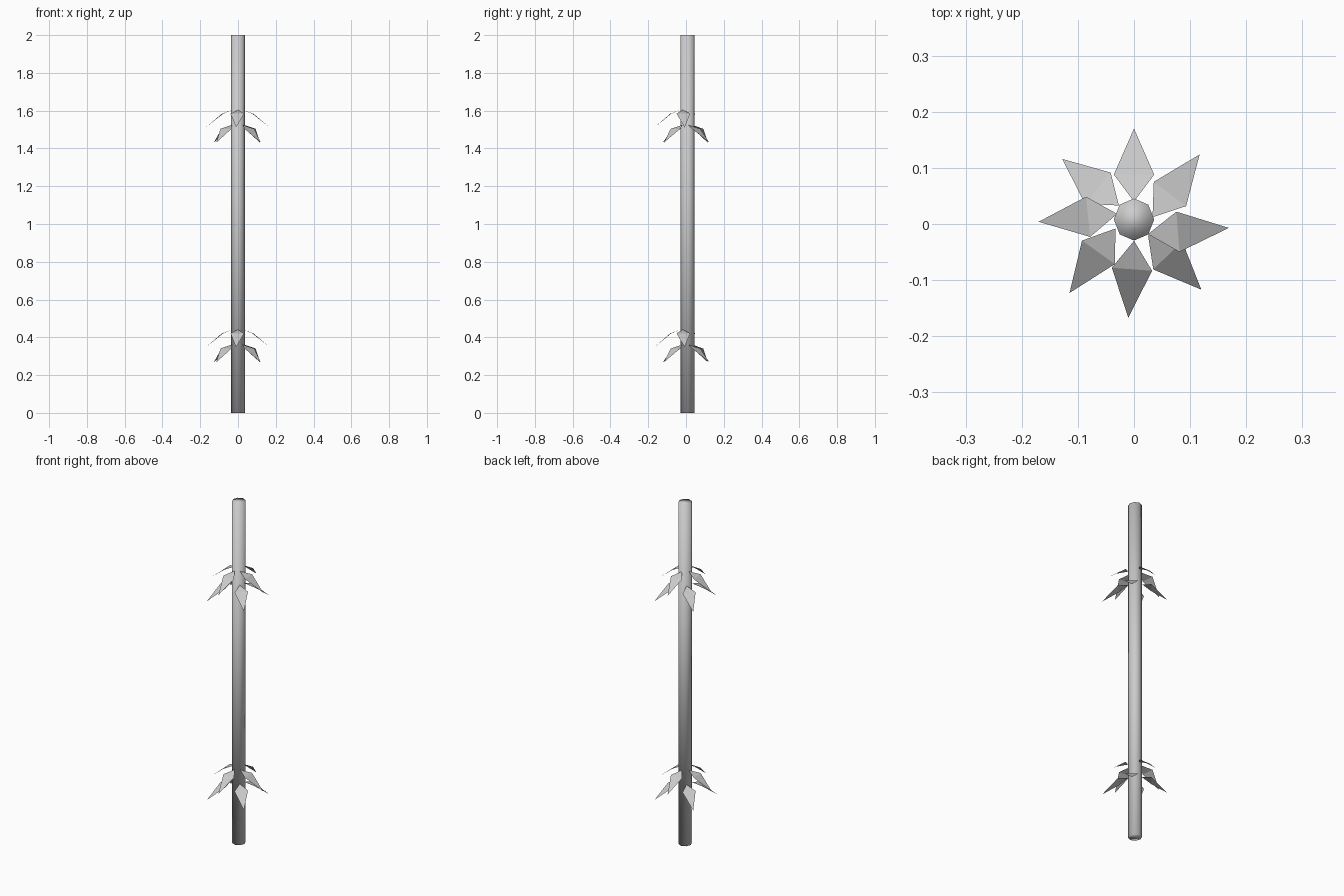
import bpy
from mathutils import Vector

if "Cube" in bpy.data.objects:
    bpy.data.objects.remove(bpy.data.objects["Cube"])

# Stalk: eight-sided, softly shaded pole
bpy.ops.mesh.primitive_cylinder_add(vertices=8, radius=0.0375, depth=2, location=(0, 0.008, 1))
stalk = bpy.context.object
stalk.name = "stalk"
stalk.scale.x = 0.96
bpy.ops.object.shade_smooth()

# Leaf plan: (base xy, tip xy); the first four sit in the upper ring of a whorl
UPPER = [((0.025, -0.018), (0.169, -0.007)), ((0.0, 0.040), (0.0, 0.170)),
         ((-0.030, 0.018), (-0.170, 0.004)), ((0.0, -0.030), (-0.010, -0.167))]
LOWER = [((0.033, 0.012), (0.117, 0.124)), ((-0.027, 0.033), (-0.128, 0.116)),
         ((-0.033, -0.008), (-0.115, -0.123)), ((0.025, -0.020), (0.120, -0.117))]


def add_leaf(verts, faces, base, tip, z):
    """Kite of two triangles, folded downward across its widest line."""
    b, t = Vector(base), Vector(tip)
    d = t - b
    mid = b + d * 0.37
    side = Vector((-d.y, d.x)).normalized() * 0.036
    n = len(verts)
    verts += [(*b, z), (*(mid - side), z - 0.02), (*(mid + side), z - 0.02), (*t, z - 0.093)]
    faces += [(n, n + 1, n + 2), (n + 1, n + 3, n + 2)]


# Two whorls of eight drooping leaves
for name, top in (("lower_leaf_whorl", 0.441), ("upper_leaf_whorl", 1.604)):
    verts, faces = [], []
    for ring, drop in ((UPPER, 0), (LOWER, 0.08)):
        for base, tip in ring:
            add_leaf(verts, faces, base, tip, top - drop)
    mesh = bpy.data.meshes.new(name)
    mesh.from_pydata(verts, [], faces)
    bpy.context.collection.objects.link(bpy.data.objects.new(name, mesh))
